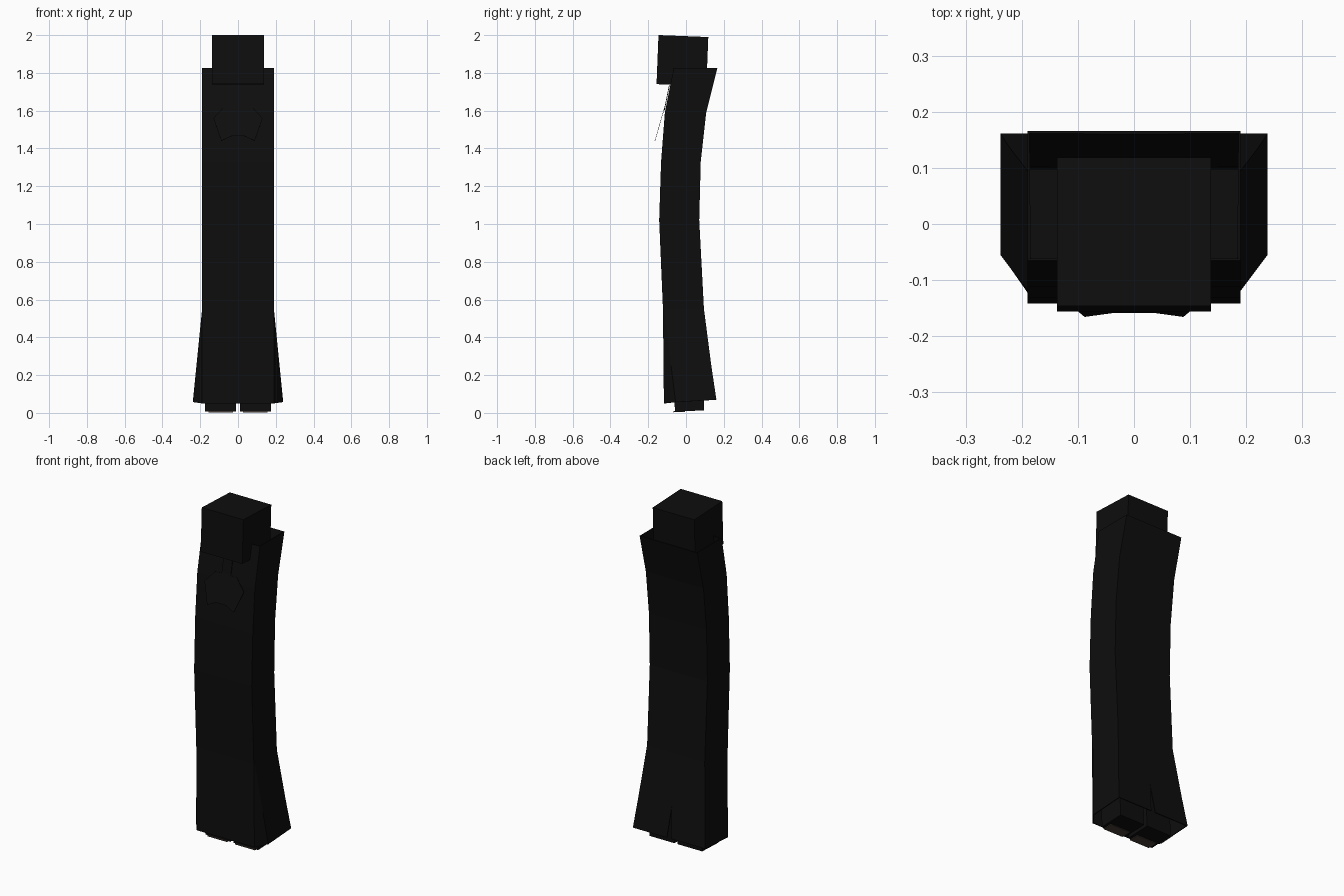
import bpy, bmesh, math

cube = bpy.data.objects.get("Cube")
if cube:
    bpy.data.objects.remove(cube, do_unlink=True)


def make_material(name, colour):
    m = bpy.data.materials.new(name)
    m.use_nodes = True
    m.diffuse_color = (*colour, 1)
    bsdf = m.node_tree.nodes["Principled BSDF"]
    bsdf.inputs["Base Color"].default_value = (*colour, 1)
    bsdf.inputs["Roughness"].default_value = 0.9
    return m


BLACK = make_material("black cloth", (0.0042, 0.0042, 0.0042))
BROWN = make_material("dull brown sole", (0.06, 0.045, 0.038))


def finish(name, bm, mat):
    bmesh.ops.remove_doubles(bm, verts=bm.verts, dist=1e-5)
    bmesh.ops.recalc_face_normals(bm, faces=bm.faces)
    mesh = bpy.data.meshes.new(name)
    bm.to_mesh(mesh)
    bm.free()
    mesh.materials.append(mat)
    ob = bpy.data.objects.new(name, mesh)
    bpy.context.collection.objects.link(ob)
    return ob


def box(name, centre, size, tilt=0, mat=BLACK):
    bm = bmesh.new()
    bmesh.ops.create_cube(bm, size=1)
    for v in bm.verts:
        v.co = [c * s for c, s in zip(v.co, size)]
    ob = finish(name, bm, mat)
    ob.location = centre
    ob.rotation_euler.x = tilt
    return ob


def plate(name, points, thickness=0.004):
    bm = bmesh.new()
    bm.faces.new([bm.verts.new(p) for p in points])
    ob = finish(name, bm, BLACK)
    mod = ob.modifiers.new("thickness", "SOLIDIFY")
    mod.thickness = thickness
    mod.offset = 0
    return ob


# Robe shell: (z, front y, back y, side x, chamfer y, slit half width)
levels = [
    (1.825, -0.065, 0.166, 0.19, -0.06, 0),
    (1.59, -0.112, 0.107, 0.19, -0.107, 0),
    (1.33, -0.132, 0.078, 0.19, -0.127, 0),
    (1.02, -0.142, 0.07, 0.19, -0.137, 0),
    (0.55, -0.122, 0.095, 0.19, -0.115, 0),
    (0.25, -0.119, 0.134, 0.22, -0.079, 0),
    (0.05, -0.117, 0.161, 0.238, -0.055, 0.014),
]
bm = bmesh.new()
rings = []
for z, front, back, side, chamfer, slit in levels:
    skirt = z < 0.1
    half = [(slit, back, z + 0.02 * skirt), (side, back, z + 0.02 * skirt),
            (side, chamfer, z + 0.007 * skirt), (0.19, front, z)]
    other = [(-x, y, h) for x, y, h in reversed(half)]
    rings.append([bm.verts.new(p) for p in half + other])
for upper, lower in zip(rings, rings[1:]):
    for i in range(7):
        bm.faces.new((upper[i], upper[i + 1], lower[i + 1], lower[i]))
robe = finish("robe", bm, BLACK)
shell = robe.modifiers.new("cloth thickness", "SOLIDIFY")
shell.thickness = 0.006
shell.offset = -1

# Shoulders inside the open collar, with the neck
box("shoulders", (0, -0.002, 1.575), (0.37, 0.2, 0.03))
box("neck", (0, 0, 1.68), (0.1, 0.1, 0.2))

# Head, slightly tipped back
box("head", (0, -0.019, 1.865), (0.274, 0.264, 0.26), -0.04)

# Clasp and bib hanging from the collar
plate("collar_clasp", [(-0.03, -0.088, 1.735), (0.03, -0.088, 1.735),
                       (0.03, -0.115, 1.6), (-0.03, -0.115, 1.6)])
bib = [(0, 1.625), (0.07, 1.625), (0.13, 1.56), (0.088, 1.44), (0.035, 1.465)]
outline = bib + [(-x, z) for x, z in reversed(bib[1:])]
plate("bib", [(x, -0.111 - 0.29 * (1.625 - z), z) for x, z in outline], 0.002)

# Legs with partly brown soles
for side, sx in (("left", 1), ("right", -1)):
    box(side + "_leg", (sx * 0.092, 0.008, 0.28), (0.164, 0.155, 0.54), 0.04)
    box(side + "_sole", (sx * 0.092, -0.035, 0.0075), (0.13, 0.06, 0.006), 0.04, BROWN)
